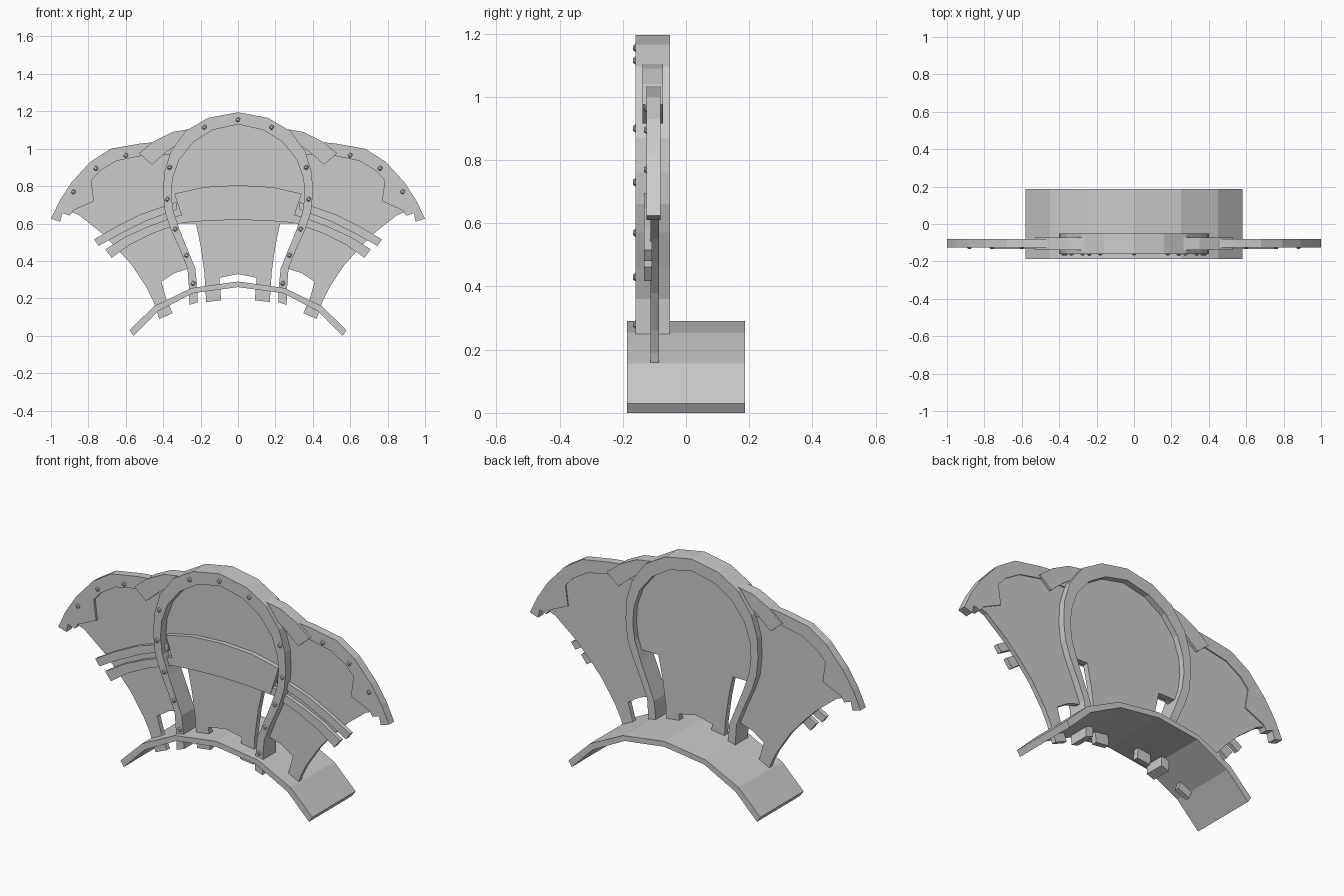
import bpy, bmesh, math
from mathutils import Matrix


def slab(name, pts, y0, y1, mirror=False):
    """Extrude an x-z outline from y0 to y1; optionally mirror across x."""
    bm = bmesh.new()
    face = bm.faces.new([bm.verts.new((x, y0, z)) for x, z in pts])
    ext = bmesh.ops.extrude_face_region(bm, geom=[face])
    for v in ext['geom']:
        if isinstance(v, bmesh.types.BMVert):
            v.co.y = y1
    bmesh.ops.recalc_face_normals(bm, faces=bm.faces)
    bmesh.ops.triangulate(bm, faces=[f for f in bm.faces if len(f.verts) > 4])
    me = bpy.data.meshes.new(name)
    bm.to_mesh(me)
    bm.free()
    ob = bpy.data.objects.new(name, me)
    bpy.context.collection.objects.link(ob)
    if mirror:
        ob.modifiers.new("Mirror", 'MIRROR')
    return ob


def sym(half):
    """Complete a right-hand path (starting on or near x=0) with its left half."""
    left = [(-x, z) for x, z in reversed(half) if x > 0]
    return left + half


def ring(outer, inner):
    """Outline of a symmetric strip between two half paths."""
    return sym(outer) + sym(inner)[::-1]


# Curved base plate
slab("base_plate", ring([(0, .29), (.25, .255), (.45, .157), (.58, .03)],
                        [(0, .26), (.24, .228), (.43, .13), (.56, 0)]), -.187, .187)

# Central keyhole frame
rim_out = [(0, 1.195), (.16, 1.165), (.28, 1.095), (.36, .985), (.395, .87), (.40, .76),
           (.39, .66), (.36, .57), (.31, .46), (.27, .36), (.262, .25), (.26, .165)]
rim_in = [(0, 1.13), (.135, 1.10), (.24, 1.035), (.315, .94), (.35, .84), (.357, .75),
          (.345, .66), (.31, .56), (.265, .45), (.228, .36), (.217, .25), (.215, .18)]
slab("centre_frame", ring(rim_out, rim_in), -.16, -.05)

# Central panel with two legs
slab("centre_panel", sym([(0, 1.15), (.15, 1.115), (.255, 1.045), (.33, .94), (.365, .84),
                          (.37, .75), (.36, .66), (.33, .60), (.225, .60), (.20, .48),
                          (.18, .34), (.17, .18), (.09, .19), (.10, .31)])
     + [(0, .33)], -.112, -.082)

# Wide band across the centre
slab("centre_band", ring([(0, .805), (.18, .795), (.34, .76)],
                         [(0, .62), (.16, .615), (.29, .605)]), -.137, -.108)

# Wing panels, each with one leg
slab("wing_panel", [(.34, 1.03), (.52, 1.01), (.68, .97), (.82, .88), (.91, .75), (.90, .665),
                    (.85, .645), (.73, .55), (.65, .47), (.57, .38), (.49, .26), (.455, .19),
                    (.42, .09), (.35, .12), (.385, .2), (.41, .29), (.34, .335), (.26, .36),
                    (.30, .47), (.35, .58), (.375, .68), (.38, .8), (.36, .94)],
     -.112, -.086, True)

# Wing outer borders with notched ends
slab("wing_border", [(.34, 1.045), (.52, 1.028), (.68, 1.0), (.79, .93), (.89, .82), (.955, .72),
                     (1.0, .625), (.95, .61), (.94, .655), (.90, .642), (.88, .67),
                     (.77, .72), (.785, .83), (.74, .88), (.65, .935), (.50, .965), (.34, .97)],
     -.125, -.08, True)

# Shoulder pieces between frame and wings
slab("shoulder", [(.53, .975), (.45, 1.04), (.35, 1.09), (.26, 1.105), (.30, 1.04),
                  (.38, .985), (.46, .915)], -.138, -.072, True)

# Paired bars across the wings
slab("upper_bar", [(.77, .515), (.65, .585), (.52, .65), (.33, .715),
                   (.33, .675), (.50, .61), (.63, .545), (.745, .48)], -.133, -.108, True)
slab("lower_bar", [(.71, .462), (.60, .53), (.48, .585), (.33, .64), (.17, .665),
                   (.17, .63), (.31, .60), (.46, .545), (.58, .485), (.675, .417)],
     -.133, -.108, True)

# Rivets: small domes on the frame and wing borders
bm = bmesh.new()
spots = [(0, 1.155, -.16)]
for s in (-1, 1):
    spots += [(s * x, z, -.16) for x, z in
              ((.18, 1.115), (.365, .9), (.378, .73), (.335, .57), (.275, .43), (.24, .28))]
    spots += [(s * x, z, -.125) for x, z in ((.6, .965), (.76, .895), (.88, .77))]
for x, z, y in spots:
    bmesh.ops.create_icosphere(bm, subdivisions=1, radius=.014,
                               matrix=Matrix.Translation((x, y, z)) @ Matrix.Diagonal((1, .7, 1, 1)))
me = bpy.data.meshes.new("rivets")
bm.to_mesh(me)
bm.free()
bpy.context.collection.objects.link(bpy.data.objects.new("rivets", me))
